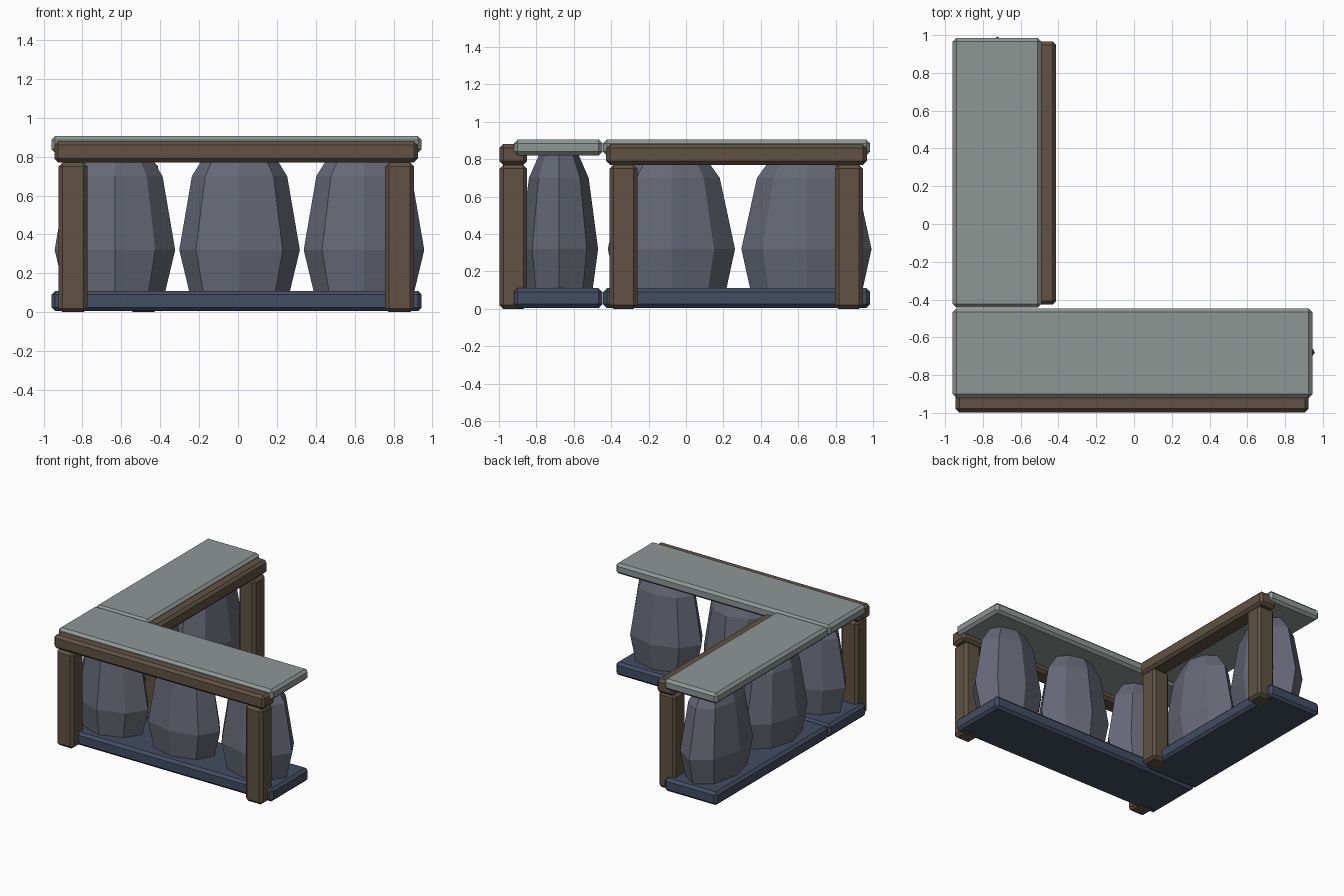
import bpy, bmesh, math, random

if "Cube" in bpy.data.objects:
    bpy.data.objects.remove(bpy.data.objects["Cube"])

random.seed(4)


def material(name, rgb):
    m = bpy.data.materials.new(name)
    m.diffuse_color = (*rgb, 1)
    m.use_nodes = True
    m.node_tree.nodes["Principled BSDF"].inputs["Base Color"].default_value = m.diffuse_color
    return m


SLATE = material("dark_slate", (0.055, 0.075, 0.12))
CAP = material("pale_stone", (0.27, 0.31, 0.30))
WOOD = material("wood", (0.115, 0.085, 0.055))
ROCK = material("rock", (0.13, 0.14, 0.18))


def finish(bm, name, mat):
    bmesh.ops.recalc_face_normals(bm, faces=bm.faces)
    me = bpy.data.meshes.new(name)
    bm.to_mesh(me)
    bm.free()
    me.materials.append(mat)
    ob = bpy.data.objects.new(name, me)
    bpy.context.collection.objects.link(ob)
    return ob


def block(name, x, y, z, mat, bevel=0.02):
    """Chamfered box given as (min, max) ranges."""
    bm = bmesh.new()
    bmesh.ops.create_cube(bm, size=1)
    for v in bm.verts:
        v.co = [sum(r) / 2 + c * (r[1] - r[0]) for r, c in zip((x, y, z), v.co)]
    ob = finish(bm, name, mat)
    mod = ob.modifiers.new("chamfer", "BEVEL")
    mod.width = bevel
    mod.segments = 1
    return ob


# height, width factor, depth factor of each ring of a boulder
RINGS = [(0.10, 0.83, 0.86), (0.32, 1.0, 1.0), (0.70, 0.79, 0.76), (0.825, 0.54, 0.5)]


def boulder(name, cx, cy, rx, ry):
    """Eight-sided tapered rock."""
    bm = bmesh.new()
    wobble = [1 if i % 2 == 0 else random.uniform(0.93, 1.03) for i in range(8)]
    rings = []
    for z, w, d in RINGS:
        rings.append([bm.verts.new((cx + rx * w * wobble[i] * math.cos(i * math.pi / 4),
                                    cy + ry * d * wobble[i] * math.sin(i * math.pi / 4), z))
                      for i in range(8)])
    for a, b in zip(rings, rings[1:]):
        for i in range(8):
            j = (i + 1) % 8
            bm.faces.new((a[i], a[j], b[j], b[i]))
    bm.faces.new(rings[0])
    bm.faces.new(rings[-1])
    finish(bm, name, ROCK)


# base and counter slabs of the two arms
ARMS = {"front": ((-0.96, 0.945), (-0.92, -0.447)), "side": ((-0.96, -0.49), (-0.443, 0.985))}
for arm, (x, y) in ARMS.items():
    block(arm + "_base_slab", x, y, (0.005, 0.11), SLATE)
    block(arm + "_counter_top", x, y, (0.82, 0.905), CAP)

# wooden beams under the counter edge
block("front_beam", (-0.945, 0.925), (-0.997, -0.85), (0.77, 0.88), WOOD)
block("side_beam", (-0.56, -0.412), (-0.427, 0.967), (0.77, 0.88), WOOD)

# wooden posts
for i, x in enumerate((-0.922, 0.757)):
    block(f"front_post_{i + 1}", (x, x + 0.148), (-0.997, -0.85), (0, 0.77), WOOD)
for i, y in enumerate((-0.408, 0.797)):
    block(f"side_post_{i + 1}", (-0.56, -0.412), (y, y + 0.148), (0, 0.77), WOOD)

# boulders filling each arm
for i, x in enumerate((-0.633, 0.008, 0.648)):
    boulder(f"front_boulder_{i + 1}", x, -0.68, 0.31, 0.21)
for i, y in enumerate((-0.078, 0.644)):
    boulder(f"side_boulder_{i + 1}", -0.723, y, 0.21, 0.348 - 0.008 * (1 - i))
